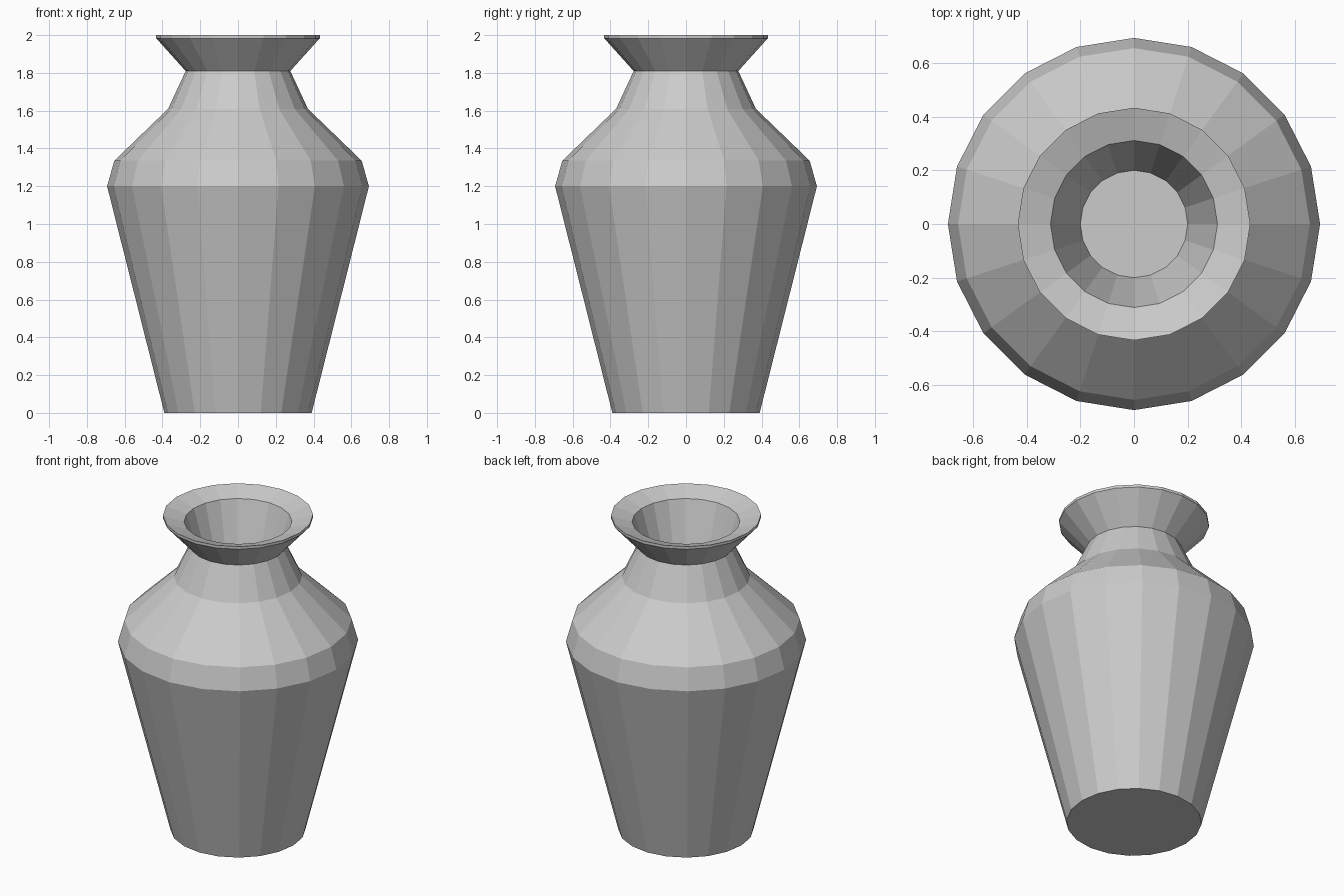
import bpy, bmesh
from math import cos, sin, tau

if "Cube" in bpy.data.objects:
    bpy.data.objects.remove(bpy.data.objects["Cube"])

SIDES = 20

# (radius, height) from foot up the outside, over the lip, down into the mouth
PROFILE = [
    (0.39, 0.0),     # foot
    (0.693, 1.2),    # widest point
    (0.655, 1.335),  # shoulder
    (0.37, 1.61),    # neck base
    (0.277, 1.81),   # neck
    (0.433, 1.983),  # flared rim
    (0.433, 2.0),    # lip
    (0.311, 1.96),   # mouth
    (0.20, 1.60),    # bottom of the opening
]


def lathe(name, profile, sides):
    bm = bmesh.new()
    rings = [[bm.verts.new((r * cos(tau * i / sides), r * sin(tau * i / sides), z))
              for i in range(sides)] for r, z in profile]
    # Walls between neighbouring rings
    for low, high in zip(rings, rings[1:]):
        for i in range(sides):
            j = (i + 1) % sides
            bm.faces.new((low[i], low[j], high[j], high[i]))
    # Underside and floor of the opening
    bm.faces.new(rings[0][::-1])
    bm.faces.new(rings[-1])
    bmesh.ops.recalc_face_normals(bm, faces=bm.faces)
    mesh = bpy.data.meshes.new(name)
    bm.to_mesh(mesh)
    bm.free()
    obj = bpy.data.objects.new(name, mesh)
    bpy.context.collection.objects.link(obj)
    return obj


lathe("vase", PROFILE, SIDES)
